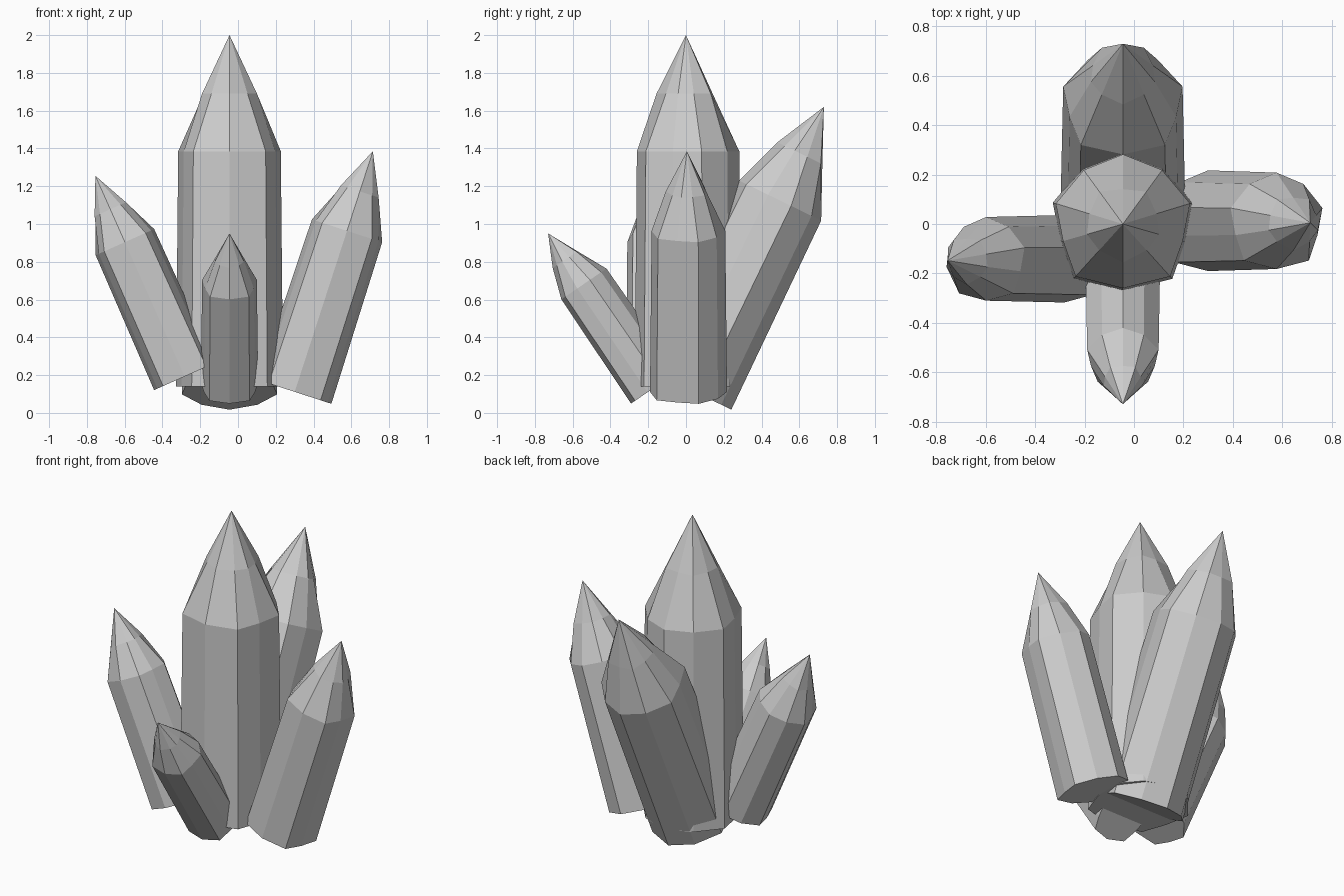
import bpy, bmesh
from math import radians, cos, sin
from mathutils import Matrix, Vector

if "Cube" in bpy.data.objects:
    bpy.data.objects.remove(bpy.data.objects["Cube"])

# Cross-section of the crystal: (angle, radius, mid-tip factor), right half, mirrored in x
HALF = [(90, .282, .5), (54, .27, .6), (17, .284, .5),
        (-16, .252, .6), (-48, .286, .5), (-90, .26, .6)]
SECTION = HALF + [(180 - a, r, f) for a, r, f in reversed(HALF[1:-1])]


def crystal(name, tip, size, tilt=0, axis='Y'):
    """Faceted prism with a bulging pointed tip; local origin is the tip."""
    bm = bmesh.new()

    def ring(z, scale):
        return [bm.verts.new((r * scale(f) * cos(radians(a)),
                              r * scale(f) * sin(radians(a)), z))
                for a, r, f in SECTION]

    rings = [ring(-1.86, lambda f: 1.045),
             ring(-.615, lambda f: 1),
             ring(-.31, lambda f: f)]
    apex = bm.verts.new((0, 0, 0))
    n = len(SECTION)
    bm.faces.new(rings[0])
    for i in range(n):
        j = (i + 1) % n
        for lo, hi in zip(rings, rings[1:]):
            bm.faces.new((lo[i], lo[j], hi[j], hi[i]))
        bm.faces.new((rings[-1][i], rings[-1][j], apex))
    bmesh.ops.recalc_face_normals(bm, faces=bm.faces)
    bm.transform(Matrix.Translation(Vector(tip))
                 @ Matrix.Rotation(radians(tilt), 4, axis)
                 @ Matrix.Scale(size, 4))
    mesh = bpy.data.meshes.new(name)
    bm.to_mesh(mesh)
    bm.free()
    obj = bpy.data.objects.new(name, mesh)
    bpy.context.collection.objects.link(obj)
    return obj


# Upright centre crystal and four leaning ones
crystal("centre_crystal", (-.045, 0, 2), 1)
crystal("right_crystal", (.714, .005, 1.385), .72, 18)
crystal("left_crystal", (-.755, -.148, 1.255), .625, -24)
crystal("back_crystal", (-.045, .73, 1.62), .89, -26, 'X')
crystal("front_crystal", (-.045, -.73, .95), .533, 34.3, 'X')
